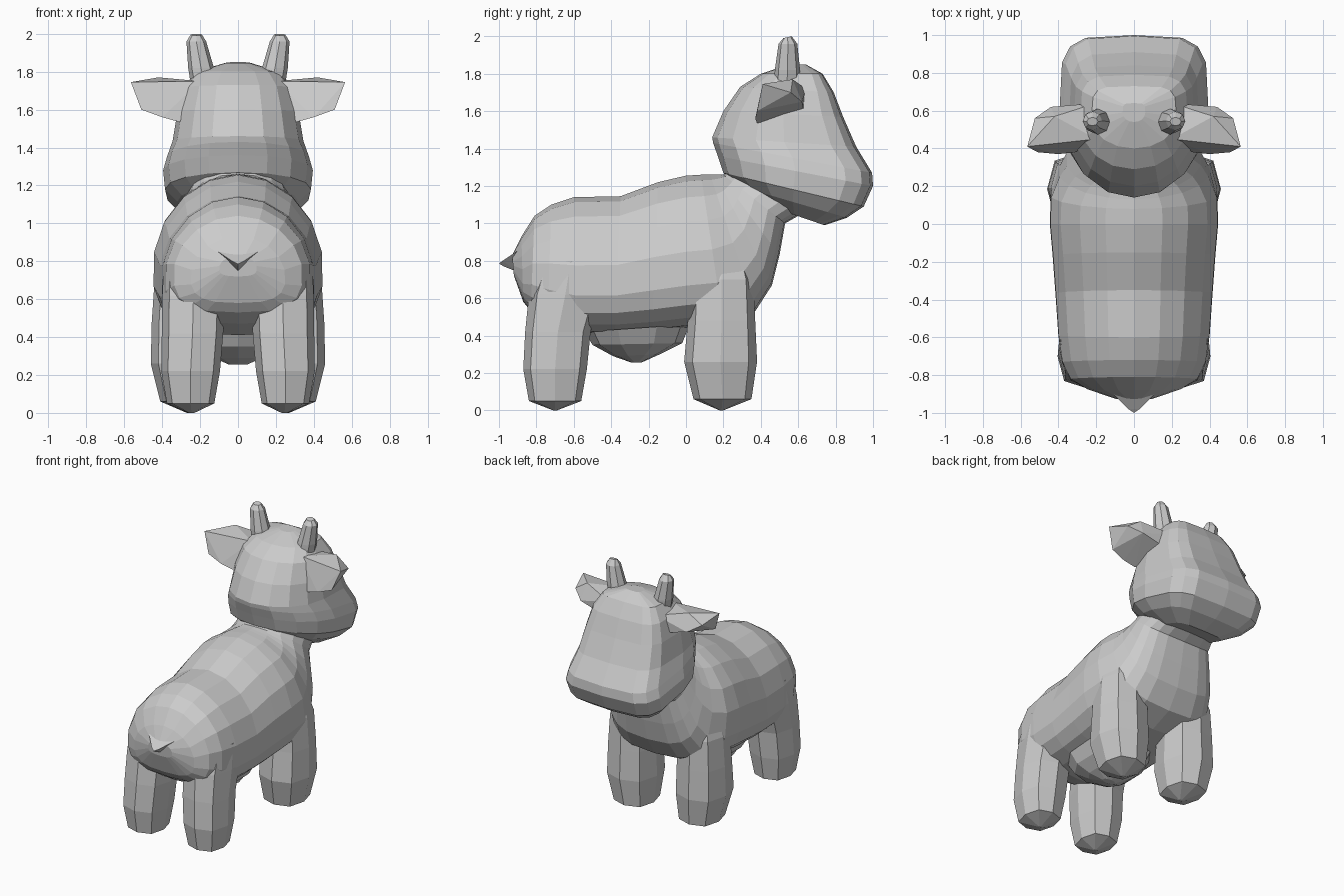
import bpy, bmesh, math


def finish(bm, name):
    bmesh.ops.remove_doubles(bm, verts=bm.verts, dist=0.001)
    bmesh.ops.recalc_face_normals(bm, faces=bm.faces)
    me = bpy.data.meshes.new(name)
    bm.to_mesh(me)
    bm.free()
    ob = bpy.data.objects.new(name, me)
    bpy.context.collection.objects.link(ob)
    return ob


def mirror(ob):
    m = ob.modifiers.new("Mirror", 'MIRROR')
    m.use_mirror_merge = False


def power(v, e):
    return math.copysign(abs(v) ** e, v)


def loft(name, rings, sides, ea=0.85, eb=0.85, mid=0.5):
    """Skin rings given as (y, z of side a, y, z of side b, half width, x centre).
    ea, eb: roundness towards a and b; mid: where the ring is widest, from b to a."""
    bm = bmesh.new()
    loops = []
    for ya, za, yb, zb, w, xc in rings:
        loop = []
        for i in range(sides):
            t = 2 * math.pi * i / sides
            c, s = math.cos(t), math.sin(t)
            e = ea if c > 0 else eb
            k = mid + (1 - mid if c > 0 else mid) * power(c, e)
            loop.append(bm.verts.new((xc + w * power(s, e), yb + (ya - yb) * k, zb + (za - zb) * k)))
        loops.append(loop)
    for p, q in zip(loops, loops[1:]):
        for i in range(sides):
            j = (i + 1) % sides
            bm.faces.new((p[i], p[j], q[j], q[i]))
    bm.faces.new(loops[0])
    bm.faces.new(loops[-1])
    return finish(bm, name)


def hull(name, pts):
    bm = bmesh.new()
    for p in pts:
        bm.verts.new(p)
    bmesh.ops.convex_hull(bm, input=bm.verts)
    return finish(bm, name)


# Body with chest and neck: top point, bottom point, half width
loft("body", [(*r, 0) for r in [
    (-.93, .83, -.92, .72, .10),
    (-.88, .93, -.87, .58, .25),
    (-.81, 1.04, -.83, .53, .34),
    (-.72, 1.10, -.74, .47, .385),
    (-.60, 1.14, -.58, .41, .405),
    (-.35, 1.145, -.38, .41, .42),
    (-.15, 1.22, -.18, .42, .435),
    (0, 1.255, 0, .44, .45),
    (.08, 1.26, .20, .46, .445),
    (.13, 1.26, .37, .53, .40),
    (.16, 1.26, .46, .67, .36),
    (.18, 1.26, .50, .83, .32),
    (.20, 1.26, .53, 1.0, .28),
    (.25, 1.32, .60, 1.04, .26)]], 18, 1.02, 0.68, 0.40)

# Head: back point, front point, half width; round behind, boxy at the face
loft("head", [(*r, 0) for r in [
    (.54, 1.845, .64, 1.85, .06),
    (.40, 1.80, .73, 1.80, .225),
    (.29, 1.73, .79, 1.70, .285),
    (.20, 1.60, .84, 1.57, .32),
    (.14, 1.46, .91, 1.41, .345),
    (.145, 1.43, .995, 1.27, .375),
    (.17, 1.36, 1.0, 1.20, .395),
    (.20, 1.27, .95, 1.09, .385),
    (.28, 1.20, .86, 1.03, .32),
    (.42, 1.10, .74, .99, .20)]], 16, 0.97, 0.45)

# Legs: back and front y at each height, half width, x centre
mirror(loft("hind_leg", [(a, z, b, z, w, x) for z, a, b, w, x in [
    (0.0, -.71, -.69, .015, .245),
    (.05, -.84, -.56, .125, .25),
    (.22, -.87, -.53, .155, .25),
    (.42, -.86, -.51, .162, .24),
    (.62, -.84, -.45, .165, .235),
    (.80, -.78, -.45, .12, .27)]], 8, 0.75, 0.75))
mirror(loft("front_leg", [(a, z, b, z, w, x) for z, a, b, w, x in [
    (0.0, .18, .20, .015, .255),
    (.06, .04, .35, .14, .27),
    (.26, -.01, .38, .175, .285),
    (.48, .01, .37, .17, .285),
    (.70, .02, .36, .155, .285),
    (.92, .05, .30, .10, .27)]], 8, 0.75, 0.75))

# Udder
loft("udder", [(-.54, .42, .02, .46, .27, 0), (-.50, .35, -.02, .36, .22, 0),
               (-.39, .29, -.14, .30, .14, 0), (-.29, .255, -.24, .255, .05, 0)], 10)

# Ears, horns and tail
mirror(hull("ear", [(.20, .64, 1.72), (.20, .45, 1.75), (.25, .63, 1.60), (.25, .42, 1.55),
                    (.42, .57, 1.77), (.44, .62, 1.65), (.565, .41, 1.745), (.525, .56, 1.70),
                    (.51, .38, 1.60), (.40, .37, 1.56), (.31, .38, 1.535)]))
mirror(loft("horn", [(.47, 1.74, .61, 1.74, .07, .18), (.475, 1.82, .61, 1.82, .068, .195),
                     (.495, 1.96, .595, 1.96, .052, .22), (.52, 1.99, .565, 2.0, .03, .22)], 8, 1, 1))
hull("tail", [(-.12, -.89, .86), (.12, -.89, .86), (-.03, -.98, .80), (.03, -.98, .80), (0, -1.0, .785),
              (0, -.975, .77), (0, -.90, .83), (0, -.90, .74)])
